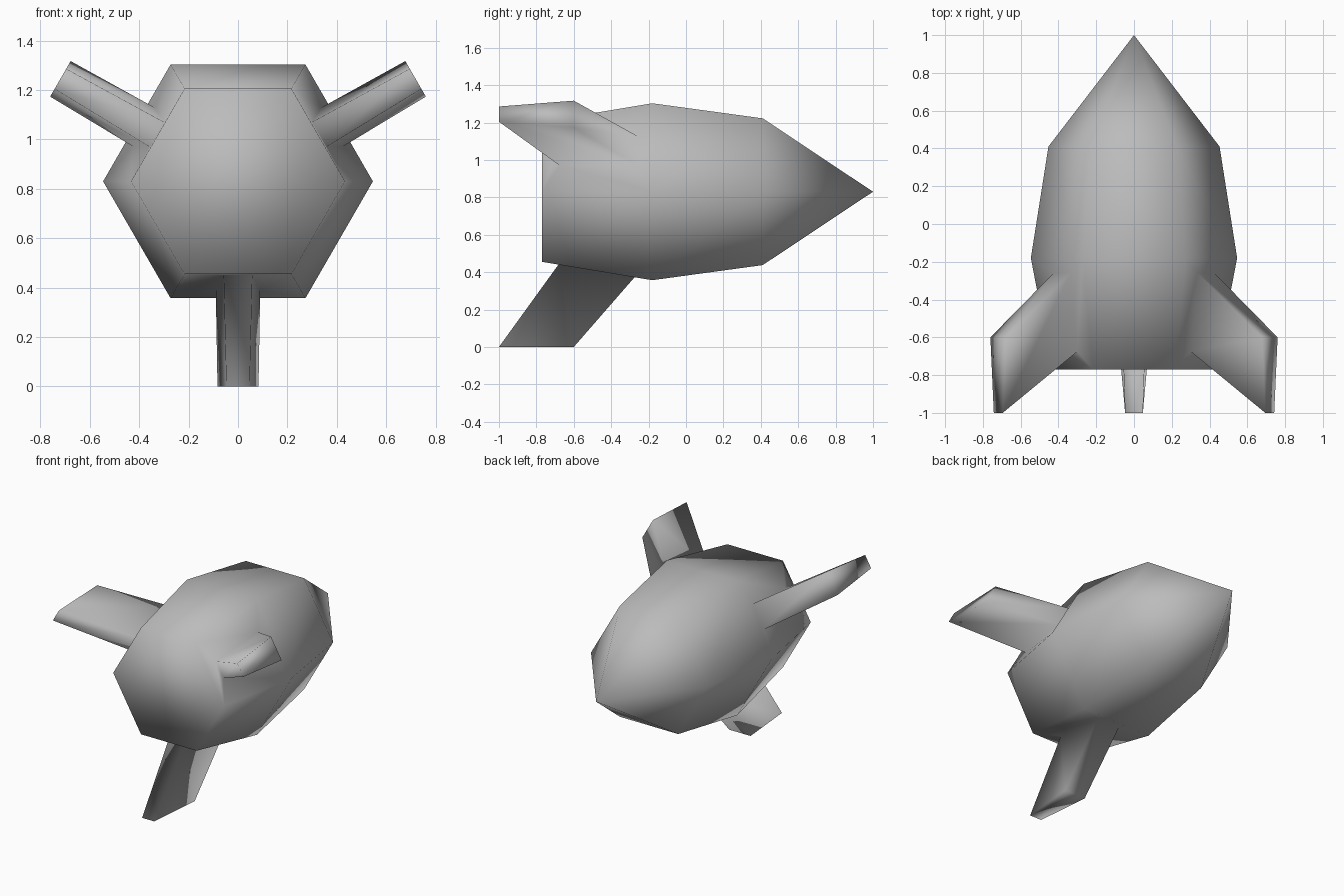
import bpy
import bmesh
from math import sin, cos, radians
from mathutils import Vector

cube = bpy.data.objects.get("Cube")
if cube:
    bpy.data.objects.remove(cube, do_unlink=True)

SIDES = 6
AXIS_Z = 0.83
HULL = [(-0.77, 0.433), (-0.18, 0.546), (0.41, 0.453)]  # (y, corner radius)
NOSE_Y = 1.0

# One grey for the whole rocket
grey = bpy.data.materials.new("plain grey")
grey.use_nodes = True
colour = (0.5, 0.5, 0.5, 1)
grey.diffuse_color = colour
grey.node_tree.nodes["Principled BSDF"].inputs["Base Color"].default_value = colour

bm = bmesh.new()


def point(angle, radius, y, side=0.0):
    """Point at a radius from the long axis, shifted sideways by side."""
    a = radians(angle)
    return bm.verts.new((radius * cos(a) - side * sin(a), y,
                         AXIS_Z + radius * sin(a) + side * cos(a)))


def bridge(a, b):
    for i in range(len(a)):
        j = (i + 1) % len(a)
        bm.faces.new((a[i], a[j], b[j], b[i]))


def fin_loop(angle, rear, lead):
    """Four corners of a fin section; rear and lead are (radius, y, half width)."""
    (r0, y0, w0), (r1, y1, w1) = rear, lead
    return [point(angle, r0, y0, -w0), point(angle, r0, y0, w0),
            point(angle, r1, y1, w1), point(angle, r1, y1, -w1)]


# Six-sided hull rings, flat tail and pointed nose
rings = [[point(i * 60, r, y) for i in range(SIDES)] for y, r in HULL]
tail, middle, shoulder = rings
bm.faces.new(tail)
bridge(middle, shoulder)
nose = bm.verts.new((0, NOSE_Y, AXIS_Z))
for i in range(SIDES):
    bm.faces.new((shoulder[i], shoulder[(i + 1) % SIDES], nose))

# Rear hull panels: every second one is drawn out into a swept fin
for i in range(SIDES):
    j = (i + 1) % SIDES
    panel = [tail[i], tail[j], middle[j], middle[i]]
    if i % 2:
        bm.faces.new(panel)
        continue
    angle = i * 60 + 30
    root = fin_loop(angle, (0.38, -0.675, 0.058), (0.44, -0.26, 0.09))
    tip = fin_loop(angle, (0.83, -1.0, 0.047), (0.83, -0.6, 0.083))
    bridge(panel, root)
    bridge(root, tip)
    bm.faces.new(tip)

bmesh.ops.recalc_face_normals(bm, faces=bm.faces[:])
for f in bm.faces:
    f.smooth = True

mesh = bpy.data.meshes.new("rocket_hull_with_fins")
bm.to_mesh(mesh)
bm.free()
mesh.materials.append(grey)
rocket = bpy.data.objects.new("rocket_hull_with_fins", mesh)
bpy.context.collection.objects.link(rocket)
